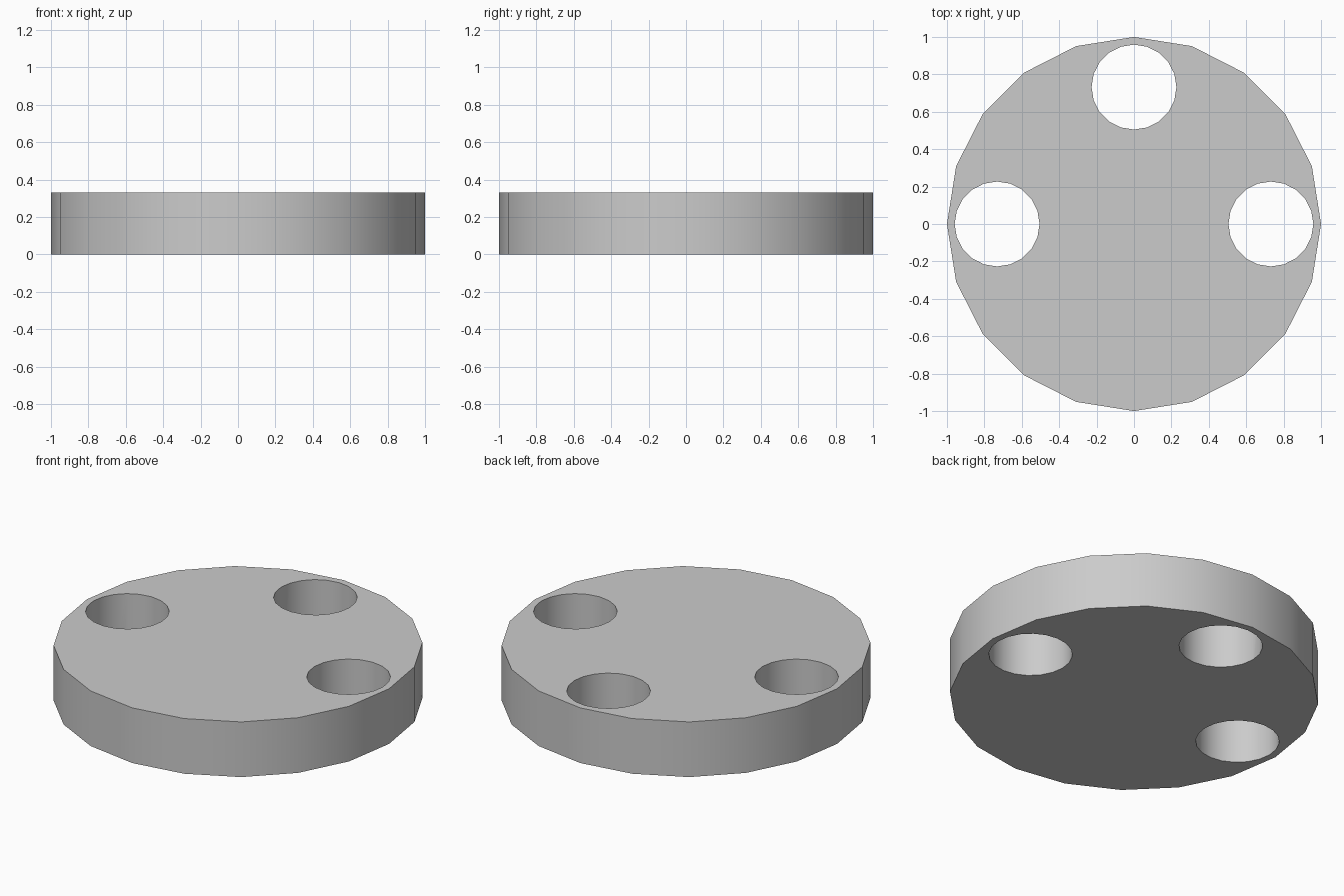
import bpy
from math import radians

if "Cube" in bpy.data.objects:
    bpy.data.objects.remove(bpy.data.objects["Cube"])

SIDES = 20
HEIGHT = 0.33
HOLE_RADIUS = 0.227
HOLE_OFFSET = 0.732


def cylinder(name, radius, depth, x, y, z):
    # rotated a quarter turn so a vertex lies on each axis
    bpy.ops.mesh.primitive_cylinder_add(vertices=SIDES, radius=radius, depth=depth,
                                        location=(x, y, z))
    obj = bpy.context.object
    obj.name = name
    return obj


# Round plate
plate = cylinder("round_plate", 1.0, HEIGHT, 0, 0, HEIGHT / 2)

# Three through holes: left, right and back
for label, dx, dy in (("left", -1, 0), ("right", 1, 0), ("back", 0, 1)):
    cutter = cylinder(label + "_hole_cutter", HOLE_RADIUS, HEIGHT * 2,
                      dx * HOLE_OFFSET, dy * HOLE_OFFSET, HEIGHT / 2)
    cutter.hide_render = True
    cut = plate.modifiers.new(label + "_hole", 'BOOLEAN')
    cut.operation = 'DIFFERENCE'
    cut.solver = 'EXACT'
    cut.object = cutter
    bpy.ops.object.select_all(action='DESELECT')
    plate.select_set(True)
    bpy.context.view_layer.objects.active = plate
    bpy.ops.object.modifier_apply(modifier=cut.name)
    bpy.data.objects.remove(cutter, do_unlink=True)

# Smooth walls, crisp rims
bpy.ops.object.shade_smooth_by_angle(angle=radians(30))
